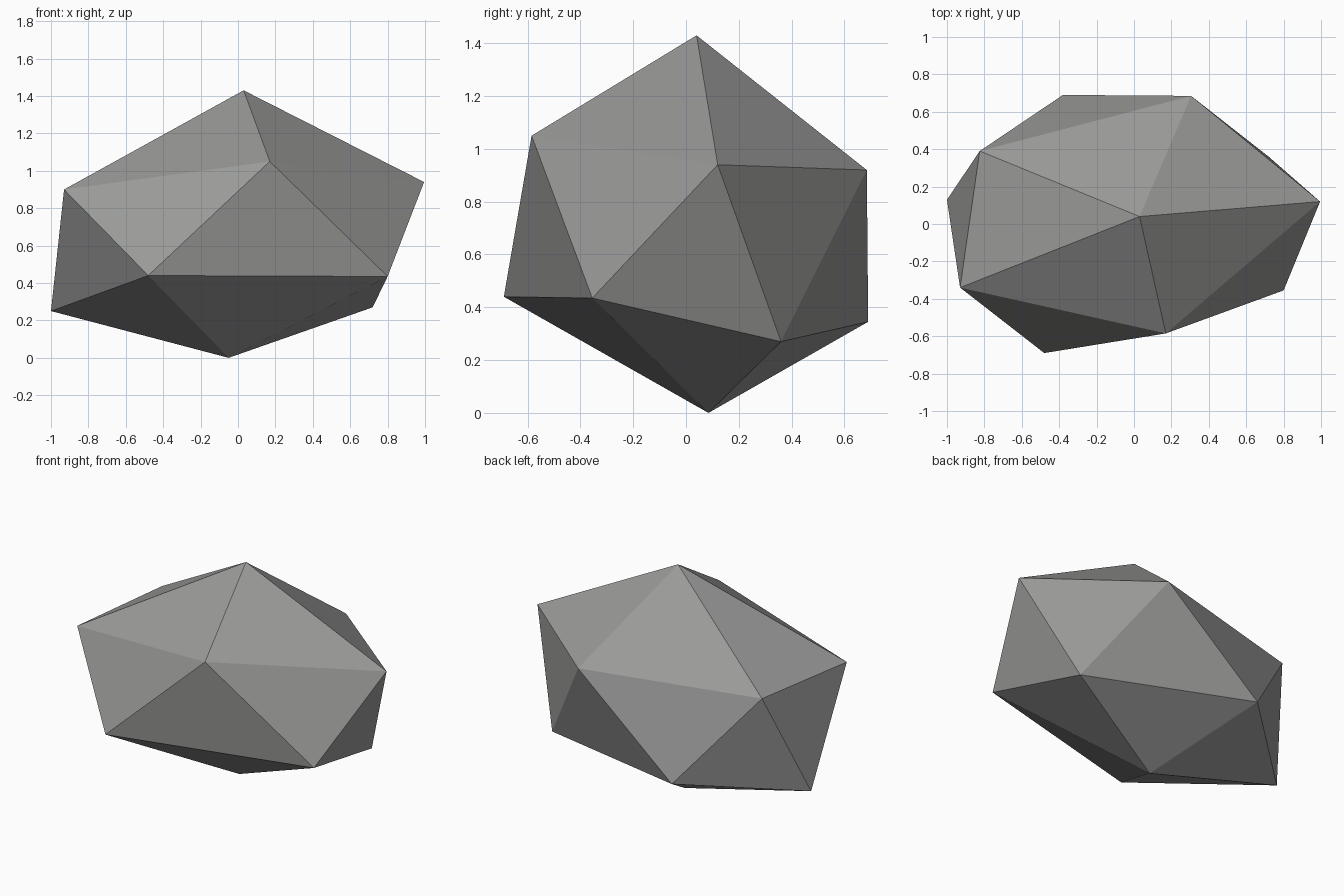
import bpy
import bmesh

if "Cube" in bpy.data.objects:
    bpy.data.objects.remove(bpy.data.objects["Cube"])

# Faceted rock: a bent icosahedron with a peak, two staggered rings and a foot
peak = (0.03, 0.04, 1.43)
upper = [(-0.93, -0.34, 0.90), (0.17, -0.585, 1.05), (0.995, 0.12, 0.94),
         (0.305, 0.685, 0.92), (-0.825, 0.39, 0.91)]
lower = [(-0.48, -0.69, 0.44), (0.80, -0.355, 0.435), (0.72, 0.36, 0.27),
         (-0.38, 0.69, 0.345), (-1.0, 0.13, 0.25)]
foot = (-0.05, 0.085, 0.0)

bm = bmesh.new()
top = bm.verts.new(peak)
u = [bm.verts.new(p) for p in upper]
w = [bm.verts.new(p) for p in lower]
base = bm.verts.new(foot)

# Cap, zigzag band and underside, one fifth at a time
for i in range(5):
    j = (i + 1) % 5
    bm.faces.new((top, u[i], u[j]))
    bm.faces.new((u[i], w[i], u[j]))
    bm.faces.new((w[i], w[j], u[j]))
    bm.faces.new((base, w[j], w[i]))
bmesh.ops.recalc_face_normals(bm, faces=bm.faces)

mesh = bpy.data.meshes.new("rock")
bm.to_mesh(mesh)
bm.free()

# Stone colour
stone = bpy.data.materials.new("stone_grey")
stone.diffuse_color = (0.32, 0.325, 0.315, 1.0)
stone.use_nodes = True
stone.node_tree.nodes["Principled BSDF"].inputs["Base Color"].default_value = stone.diffuse_color
mesh.materials.append(stone)

rock = bpy.data.objects.new("rock", mesh)
bpy.context.collection.objects.link(rock)
